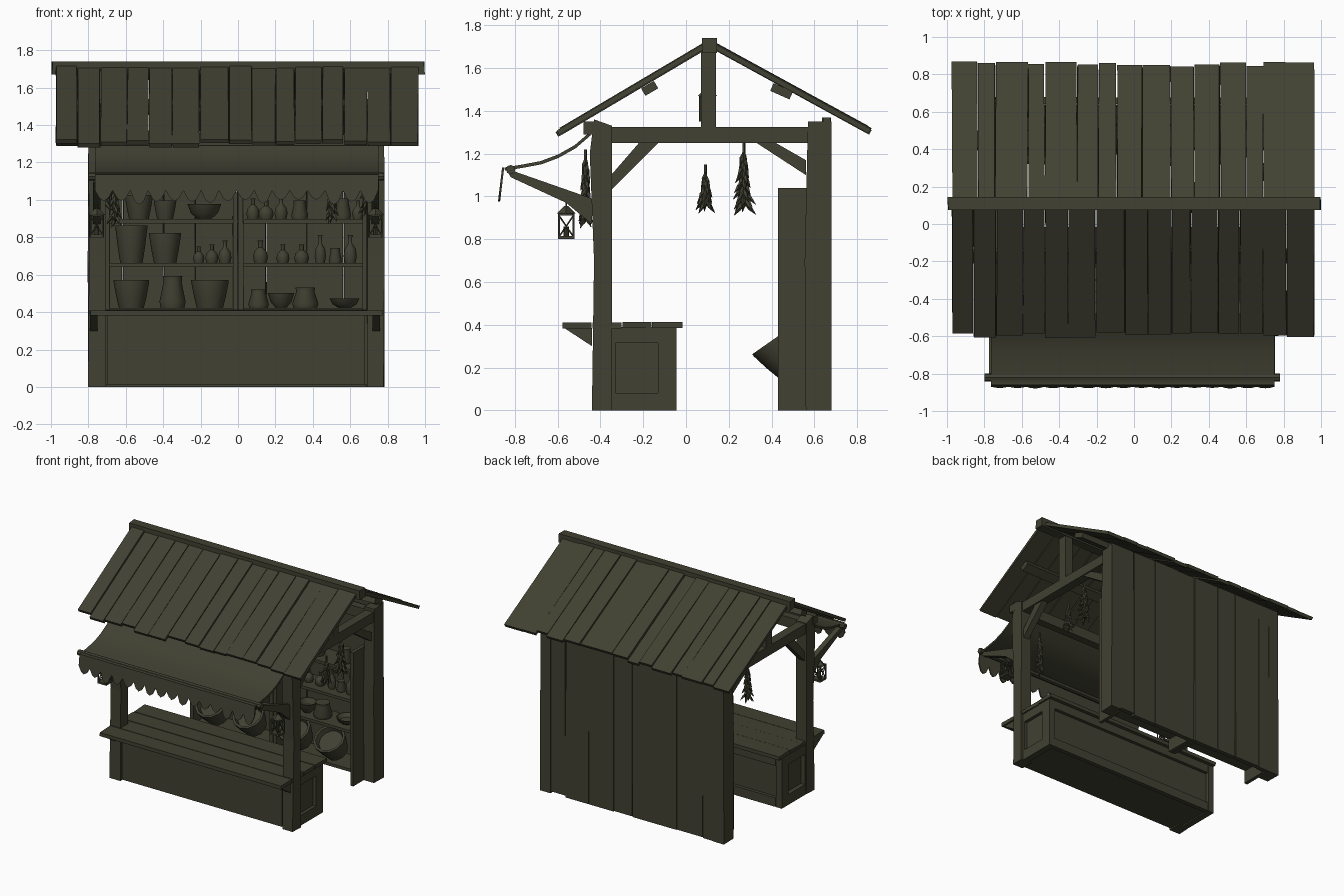
import bpy, bmesh, math, random
from mathutils import Vector, Matrix

random.seed(4)
if "Cube" in bpy.data.objects:
    bpy.data.objects.remove(bpy.data.objects["Cube"])

wood = bpy.data.materials.new("dark olive wood")
wood.use_nodes = True
wood.diffuse_color = (0.052, 0.052, 0.032, 1)
bsdf = wood.node_tree.nodes["Principled BSDF"]
bsdf.inputs["Base Color"].default_value = wood.diffuse_color
bsdf.inputs["Roughness"].default_value = 0.9


def part(name, build, smooth=False):
    """Run a builder on a fresh bmesh and link the result as an object."""
    bm = bmesh.new()
    build(bm)
    bmesh.ops.recalc_face_normals(bm, faces=bm.faces)
    mesh = bpy.data.meshes.new(name)
    bm.to_mesh(mesh)
    bm.free()
    mesh.materials.append(wood)
    ob = bpy.data.objects.new(name, mesh)
    bpy.context.collection.objects.link(ob)
    if smooth:
        bpy.ops.object.select_all(action='DESELECT')
        ob.select_set(True)
        bpy.context.view_layer.objects.active = ob
        bpy.ops.object.shade_smooth_by_angle(angle=math.radians(40))


def prism(bm, pts, x0, x1, wobble=0.0):
    """Extrude a (y, z) outline from x0 to x1."""
    rings = [[bm.verts.new((x + random.uniform(-wobble, wobble), y, z)) for y, z in pts] for x in (x0, x1)]
    bm.faces.new(rings[0])
    bm.faces.new(rings[1])
    n = len(pts)
    for i in range(n):
        j = (i + 1) % n
        bm.faces.new((rings[0][i], rings[0][j], rings[1][j], rings[1][i]))


def box(bm, x0, x1, y0, y1, z0, z1, wobble=0.0):
    prism(bm, [(y0, z0), (y1, z0), (y1, z1), (y0, z1)], x0, x1, wobble)


def bar(bm, a, b, t, x0, x1, wobble=0.0):
    """Slanted board between two (y, z) points, its thickness t below the line."""
    d = Vector((b[0] - a[0], b[1] - a[1])).normalized()
    n = Vector((-d.y, d.x)) * t
    if n.y > 0:
        n = -n
    prism(bm, [a, b, (b[0] + n.x, b[1] + n.y), (a[0] + n.x, a[1] + n.y)], x0, x1, wobble)


def rod(bm, p, q, r0, r1=None, seg=5):
    p, q = Vector(p), Vector(q)
    d = q - p
    m = Matrix.Translation((p + q) / 2) @ d.to_track_quat('Z', 'Y').to_matrix().to_4x4()
    bmesh.ops.create_cone(bm, cap_ends=True, segments=seg, radius1=r0,
                          radius2=r0 if r1 is None else r1, depth=d.length, matrix=m)


def lathe(bm, profile, m, seg=12):
    rings = [[bm.verts.new(m @ Vector((r * math.cos(k * math.tau / seg), r * math.sin(k * math.tau / seg), z)))
              for k in range(seg)] for r, z in profile]
    for a, b in zip(rings, rings[1:]):
        for k in range(seg):
            j = (k + 1) % seg
            bm.faces.new((a[k], a[j], b[j], b[k]))
    bm.faces.new(rings[0])
    bm.faces.new(rings[-1])


def plank_edges(x0, x1, n):
    step = (x1 - x0) / n
    return [x0] + [x0 + step * (i + random.uniform(-0.2, 0.2)) for i in range(1, n)] + [x1]


# Roof planks, ridge and purlins
def roof_slope(eave_y, eave_z):
    def build(bm):
        xs = plank_edges(-0.975, 0.965, 15)
        for a, b in zip(xs, xs[1:]):
            k = random.uniform(-0.02, 0.01)
            lift = random.uniform(-0.006, 0.006)
            s = 1 if eave_y > 0 else -1
            bar(bm, (0.11, 1.73 + lift), (eave_y + s * k, eave_z + lift - k * 0.6), 0.024,
                a + 0.002, b - 0.002, 0.003)
    return build


part("front_roof_planks", roof_slope(-0.6, 1.31))
part("back_roof_planks", roof_slope(0.86, 1.32))
part("ridge_beam", lambda bm: box(bm, -0.995, 0.995, 0.075, 0.145, 1.67, 1.74, 0.004))


def purlins(bm):
    bar(bm, (-0.21, 1.505), (-0.15, 1.54), 0.04, -0.9, 0.9)
    bar(bm, (0.41, 1.53), (0.5, 1.49), 0.04, -0.9, 0.9)
    box(bm, -0.8, 0.78, -0.48, -0.42, 1.29, 1.35)


part("purlins", purlins)


# Timber frame at both ends
def frame(bm):
    for s in (-1, 1):
        c = 0.745 * s - 0.01
        a, b = c - 0.045, c + 0.045
        prism(bm, [(-0.44, 0), (-0.345, 0), (-0.345, 1.33), (-0.43, 1.36), (-0.45, 1.2), (-0.43, 0.7)], a, b, 0.004)
        prism(bm, [(0.56, 0), (0.68, 0), (0.68, 1.35), (0.57, 1.35), (0.555, 0.7)], a, b, 0.004)
        box(bm, a + 0.01, b - 0.01, -0.42, 0.6, 1.25, 1.325)
        box(bm, a + 0.01, b - 0.01, 0.07, 0.14, 1.32, 1.68)
        prism(bm, [(-0.35, 1.03), (-0.35, 1.1), (-0.22, 1.25), (-0.13, 1.25)], a + 0.02, b - 0.02)
        prism(bm, [(0.33, 1.25), (0.42, 1.25), (0.56, 1.17), (0.56, 1.1)], a + 0.02, b - 0.02)
    box(bm, -0.77, 0.75, -0.42, -0.36, 1.25, 1.33)
    box(bm, -0.77, 0.75, 0.57, 0.63, 1.25, 1.33)


part("timber_frame", frame)


# Back wall boards
def wall(bm):
    xs = plank_edges(-0.8, 0.78, 8)
    for a, b in zip(xs, xs[1:]):
        y = random.uniform(-0.006, 0.004)
        box(bm, a + 0.002, b - 0.002, 0.64 + y, 0.675 + y, random.uniform(0, 0.015), 1.37, 0.003)


part("back_wall", wall)


# Counter with framed panels and board top
def counter(bm):
    box(bm, -0.76, 0.74, -0.42, -0.07, 0.01, 0.385)
    box(bm, -0.7, 0.68, -0.43, -0.41, 0.01, 0.385)
    for s in (-1, 1):
        e = 0.755 * s - 0.01
        a, b = e - 0.03, e + 0.02
        box(bm, a, b, -0.35, -0.33, 0, 0.39)
        box(bm, a, b, -0.13, -0.045, 0, 0.39)
        box(bm, a, b, -0.33, -0.13, 0, 0.08)
        box(bm, a, b, -0.33, -0.13, 0.315, 0.39)
        prism(bm, [(-0.57, 0.385), (-0.44, 0.385), (-0.44, 0.3)], e - 0.025, e + 0.015)
    box(bm, -0.74, 0.72, -0.08, -0.045, 0, 0.07)
    box(bm, -0.74, 0.72, -0.08, -0.045, 0.32, 0.39)


def counter_top(bm):
    ys = [-0.58, -0.44, -0.3, -0.16, -0.015]
    for y0, y1 in zip(ys, ys[1:]):
        z = random.uniform(-0.004, 0.004)
        box(bm, -0.79, 0.775, y0 + 0.002, y1 - 0.002, 0.385 + z, 0.413 + z, 0.006)


part("counter", counter)
part("counter_top", counter_top)


# Awning cloth with scalloped valance
def awning(bm):
    path = [(-0.45, 1.3), (-0.52, 1.24), (-0.6, 1.195), (-0.68, 1.165), (-0.76, 1.15), (-0.85, 1.135)]
    under = [(y + 0.004, z - 0.015) for y, z in reversed(path)]
    prism(bm, path + under, -0.765, 0.75)
    n, w = 16, 1.515 / 16
    for i in range(n):
        x = -0.765 + i * w
        drop = random.uniform(0.0, 0.025)
        shape = [(x, 1.135), (x, 1.05), (x + w * 0.25, 1.015 - drop), (x + w * 0.5, 1.0 - drop),
                 (x + w * 0.75, 1.015 - drop), (x + w, 1.05), (x + w, 1.135)]
        front = [bm.verts.new((px, -0.85 - (1.135 - pz) * 0.12, pz)) for px, pz in shape]
        face = bm.faces.new(front)
        new = bmesh.ops.extrude_face_region(bm, geom=[face])["geom"]
        bmesh.ops.translate(bm, vec=(0, -0.01, 0), verts=[v for v in new if isinstance(v, bmesh.types.BMVert)])


def awning_arms(bm):
    rod(bm, (-0.8, -0.82, 1.125), (0.78, -0.82, 1.125), 0.022, seg=8)
    for s in (-1, 1):
        c = 0.745 * s - 0.01
        prism(bm, [(-0.84, 1.13), (-0.82, 1.09), (-0.56, 0.97), (-0.44, 0.87), (-0.44, 0.99)], c - 0.02, c + 0.02)


part("awning_cloth", awning, True)
part("awning_arms", awning_arms)


# Shelf unit
def shelves(bm):
    for x in (-0.7, -0.016, 0.016, 0.68):
        box(bm, x - 0.014, x + 0.014, 0.43, 0.63, 0, 1.04, 0.003)
    for z in (0.1, 0.4, 0.64, 0.875):
        box(bm, -0.7, 0.68, 0.44, 0.64, z, z + 0.022, 0.003)


part("shelf_unit", shelves)

# Pots, jugs, bowls and bottles: outline as (radius, height) fractions
POT = [(0.7, 0), (0.85, 0.4), (1, 0.92), (1, 1), (0.85, 1), (0.75, 0.75)]
JUG = [(0.9, 0), (1, 0.2), (0.7, 0.8), (0.75, 1), (0.6, 1)]
BOWL = [(0.4, 0), (0.8, 0.4), (1, 1), (0.9, 1), (0.6, 0.5)]
BOTTLE = [(0.8, 0), (1, 0.25), (0.85, 0.5), (0.3, 0.7), (0.3, 0.92), (0.4, 1)]
ROWS = {
    0.897: [(POT, -0.53, .075, .13), (POT, -0.39, .06, .1), (BOWL, -0.18, .09, .08), (BOTTLE, 0.08, .035, .11),
            (BOTTLE, 0.15, .04, .1), (BOTTLE, 0.23, .035, .12), (JUG, 0.33, .045, .1), (JUG, 0.56, .045, .11),
            (BOTTLE, 0.64, .03, .1)],
    0.662: [(POT, -0.57, .085, .2), (POT, -0.39, .085, .16), (BOTTLE, -0.21, .03, .09), (BOTTLE, -0.14, .035, .1),
            (BOTTLE, -0.07, .035, .12), (BOTTLE, 0.12, .04, .12), (BOTTLE, 0.24, .035, .1), (BOTTLE, 0.34, .04, .1),
            (BOTTLE, 0.44, .03, .15), (JUG, 0.52, .035, .08), (BOTTLE, 0.6, .035, .15)],
    0.422: [(POT, -0.57, .095, .15), (JUG, -0.35, .07, .17), (POT, -0.15, .1, .15), (JUG, 0.11, .055, .1),
            (BOWL, 0.23, .07, .08), (JUG, 0.36, .07, .11), (BOWL, 0.57, .08, .05)],
}


def wares(bm):
    for z, row in ROWS.items():
        for shape, x, r, h in row:
            lathe(bm, [(r * a, h * b) for a, b in shape], Matrix.Translation((x, 0.53, z)))


def low_baskets(bm):
    for x in (-0.52, -0.2, 0.2, 0.5):
        m = Matrix.Translation((x, 0.5, 0.2)) @ Matrix.Rotation(math.radians(35), 4, 'X')
        lathe(bm, [(0.12 * a, 0.16 * b) for a, b in POT], m)


part("shelf_wares", wares, True)
part("low_baskets", low_baskets, True)


# Hanging lanterns
def lantern(x, y, z, top):
    def build(bm):
        r, h = 0.034, 0.12
        box(bm, x - r - .004, x + r + .004, y - r - .004, y + r + .004, z, z + 0.014)
        box(bm, x - r, x + r, y - r, y + r, z + h - 0.01, z + h)
        rod(bm, (x, y, z + h), (x, y, z + h + 0.035), 0.045, 0.01, 4)
        rod(bm, (x, y, z + h + 0.03), (x, y, top), 0.004)
        rod(bm, (x, y, z), (x, y, z + 0.06), 0.012, seg=8)
        corners = [(-r, -r), (r, -r), (r, r), (-r, r)]
        for (a, b), (c, d) in zip(corners, corners[1:] + corners[:1]):
            rod(bm, (x + a, y + b, z), (x + a, y + b, z + h), 0.005)
            rod(bm, (x + a, y + b, z + .01), (x + c, y + d, z + h - .01), 0.004)
            rod(bm, (x + c, y + d, z + .01), (x + a, y + b, z + h - .01), 0.004)
    return build


for label, spot in (("left", (0.735, -0.56, 0.8, 1.0)), ("right", (-0.755, -0.56, 0.8, 1.0)),
                    ("roof", (0.0, 0.1, 1.35, 1.67))):
    part(label + "_lantern", lantern(*spot))


# Hanging herb bundles
def herb(x, y, z0, z1, spread):
    def build(bm):
        rod(bm, (x, y, z1), (x, y, z0 + 0.05), 0.008)
        for i in range(42):
            t = i / 41
            z = z1 - 0.03 - t * (z1 - z0 - 0.1)
            a = i * 2.4
            r = spread * (0.3 + 0.7 * t) * random.uniform(0.6, 1)
            tip = (x + r * math.cos(a), y + r * math.sin(a), z - 0.06)
            mid = Vector((x, y, z)).lerp(Vector(tip), 0.5)
            rod(bm, (x, y, z), mid, 0.003, 0.011, 4)
            rod(bm, mid, tip, 0.011, 0.001, 4)
    return build


for i, spot in enumerate([(0.7, 0.09, 0.91, 1.15, 0.055), (0.7, 0.27, 0.9, 1.24, 0.075),
                          (-0.72, 0.27, 0.92, 1.25, 0.06), (-0.66, -0.47, 0.84, 1.22, 0.045),
                          (0.5, -0.47, 0.86, 1.22, 0.045)]):
    part("herb_bundle_%d" % (i + 1), herb(*spot))
